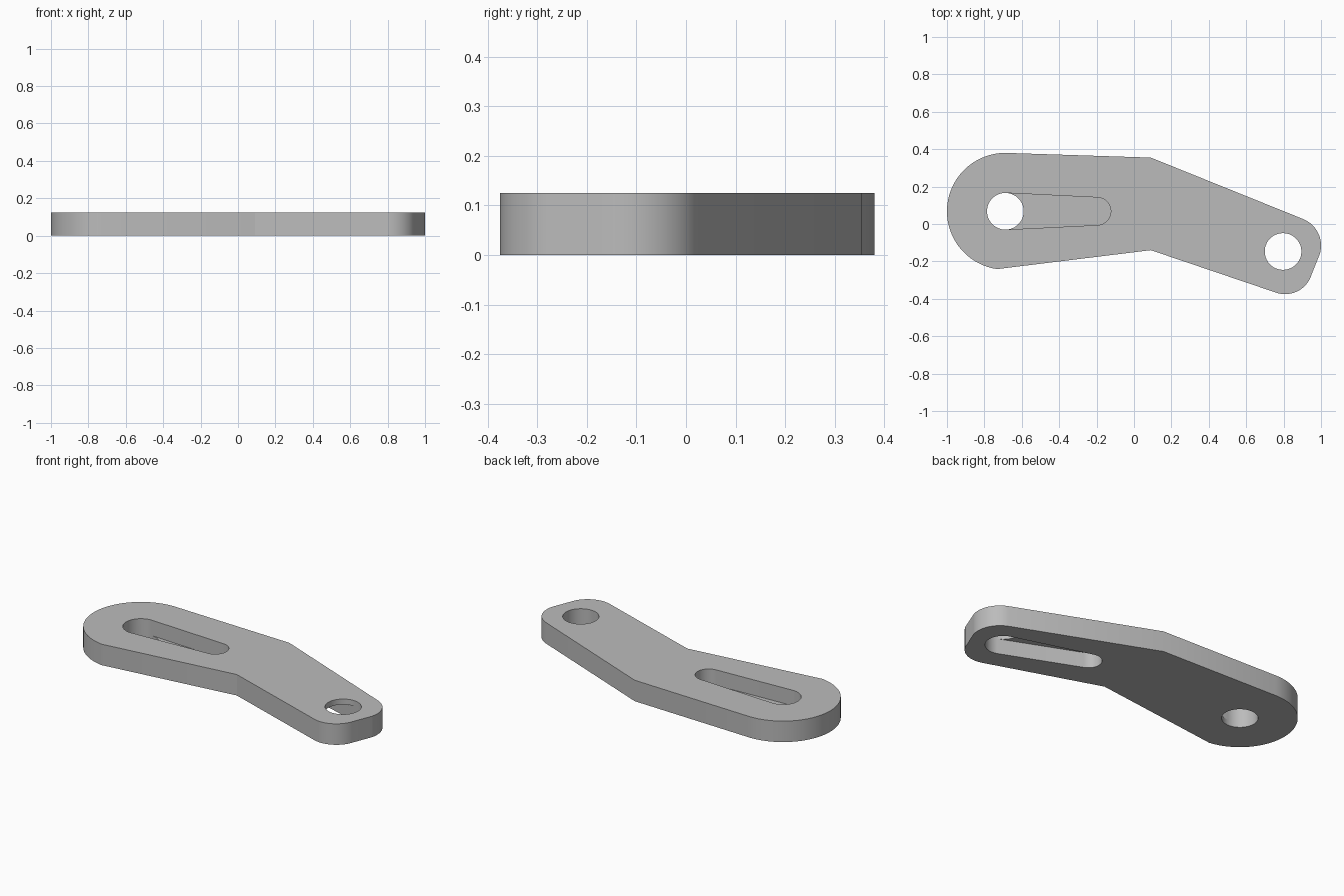
import bpy, bmesh
from math import radians, cos, sin
from mathutils import Vector

THICK = 0.125
POCKET = 0.092
HOLE_R = 0.098
SLOT_R = 0.074
SLOT_LEN = 0.49
STEPS = 32

cube = bpy.data.objects.get("Cube")
if cube:
    bpy.data.objects.remove(cube, do_unlink=True)

grey = bpy.data.materials.new("plain_grey")
grey.use_nodes = True
grey.diffuse_color = (0.5, 0.5, 0.5, 1)
grey.node_tree.nodes["Principled BSDF"].inputs["Base Color"].default_value = (0.5, 0.5, 0.5, 1)


def arc(center, radius, start, end, steps=STEPS):
    """Points along an arc, angles in degrees."""
    angles = [radians(start + (end - start) * i / steps) for i in range(steps + 1)]
    return [Vector((center[0] + radius * cos(a), center[1] + radius * sin(a))) for a in angles]


def prism(name, outline, low, high):
    """Extrude a closed counter-clockwise outline between two heights."""
    bm = bmesh.new()
    face = bm.faces.new([bm.verts.new((p.x, p.y, low)) for p in outline])
    top = bmesh.ops.extrude_face_region(bm, geom=[face])
    verts = [v for v in top["geom"] if isinstance(v, bmesh.types.BMVert)]
    bmesh.ops.translate(bm, verts=verts, vec=(0, 0, high - low))
    bmesh.ops.recalc_face_normals(bm, faces=bm.faces)
    mesh = bpy.data.meshes.new(name)
    bm.to_mesh(mesh)
    bm.free()
    mesh.materials.append(grey)
    obj = bpy.data.objects.new(name, mesh)
    bpy.context.collection.objects.link(obj)
    return obj


def cut(body, cutter):
    """Subtract a cutter and discard it."""
    cutter.hide_render = True
    mod = body.modifiers.new("cut", 'BOOLEAN')
    mod.operation = 'DIFFERENCE'
    mod.solver = 'EXACT'
    mod.object = cutter
    bpy.ops.object.modifier_apply(modifier=mod.name)
    bpy.data.objects.remove(cutter, do_unlink=True)


def slotted_hole(body, center, heading, low, high):
    """Through hole with a tapered blind pocket running from it."""
    a = radians(heading)
    tip = Vector(center) + SLOT_LEN * Vector((cos(a), sin(a)))
    slot = arc(center, HOLE_R, heading + 90, heading + 270)
    slot += arc(tip, SLOT_R, heading - 90, heading + 90)
    cut(body, prism("pocket_cutter", slot, low, high))
    circle = arc(center, HOLE_R, heading, heading + 360, STEPS * 2)[:-1]
    cut(body, prism("hole_cutter", circle, -0.1, THICK + 0.1))


# Bent arm: large round end, elbow, and small end with two rounded corners
wide_end, narrow_end = (-0.688, 0.068), (0.797, -0.147)
outline = arc(wide_end, 0.312, 88, 262, 64)
outline.append(Vector((0.09, -0.14)))
outline += arc((0.808, -0.227), 0.148, -108, -17)
outline += arc((0.846, -0.116), 0.154, -17, 68)
outline.append(Vector((0.09, 0.355)))
arm = prism("bent_lever_arm", outline, 0, THICK)
bpy.context.view_layer.objects.active = arm
arm.select_set(True)

# Pocket on the top at the wide end, on the underside at the narrow end
slotted_hole(arm, wide_end, 0, THICK - POCKET, THICK + 0.1)
slotted_hole(arm, narrow_end, 160.5, -0.1, POCKET)

bpy.ops.object.select_all(action='DESELECT')
arm.select_set(True)
bpy.context.view_layer.objects.active = arm
bpy.ops.object.shade_smooth_by_angle(angle=radians(25))
